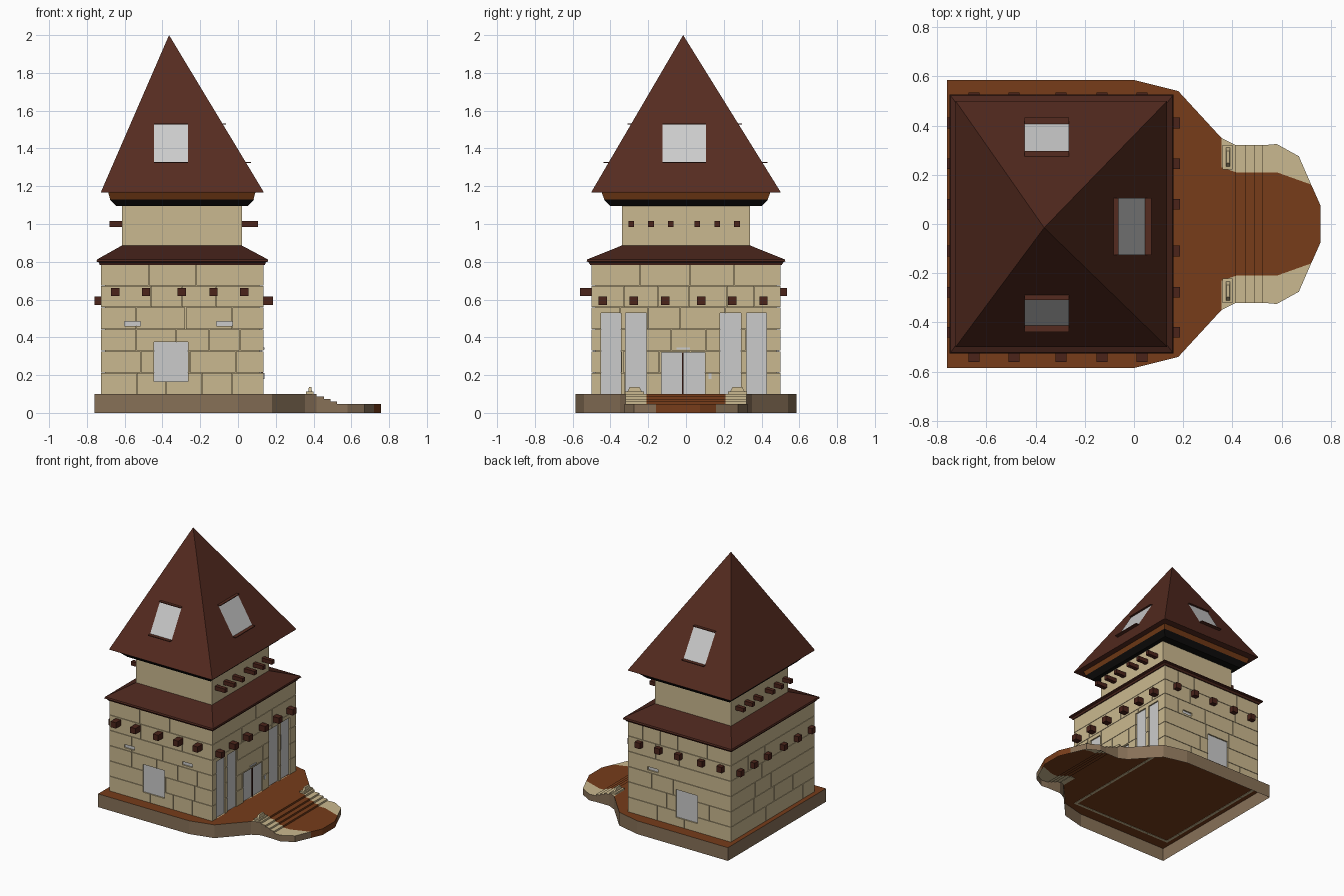
import bpy, bmesh, random

if "Cube" in bpy.data.objects:
    bpy.data.objects.remove(bpy.data.objects["Cube"])

random.seed(4)


def mat(name, r, g, b):
    m = bpy.data.materials.new(name)
    m.diffuse_color = [(c / 255) ** 2.2 for c in (r, g, b)] + [1]
    m.use_nodes = True
    m.node_tree.nodes["Principled BSDF"].inputs["Base Color"].default_value = m.diffuse_color
    return m


CREAM = mat("cream_stone", 201, 183, 142)
ROOF = mat("roof_brown", 86, 47, 37)
EAVE = mat("eave_brown", 76, 42, 34)
BEAM = mat("beam_brown", 76, 40, 32)
PAVE = mat("paving_brown", 118, 63, 32)
EARTH = mat("base_taupe", 134, 112, 88)
BLACK = mat("soffit_black", 24, 23, 22)
TRIM = mat("trim_orange", 112, 60, 28)


def finish(name, bm, *mats):
    bmesh.ops.remove_doubles(bm, verts=bm.verts, dist=1e-5)
    bmesh.ops.dissolve_degenerate(bm, edges=bm.edges, dist=1e-5)
    me = bpy.data.meshes.new(name)
    bm.to_mesh(me)
    bm.free()
    for m in mats:
        if m:
            me.materials.append(m)
    ob = bpy.data.objects.new(name, me)
    bpy.context.collection.objects.link(ob)
    return ob


def add_loft(bm, rings):
    """Closed stack of rectangles (x0, x1, y0, y1, z)."""
    loops = [[bm.verts.new(p) for p in ((a, c, z), (b, c, z), (b, d, z), (a, d, z))]
             for a, b, c, d, z in rings]
    bm.faces.new(loops[0][::-1])
    for lo, hi in zip(loops, loops[1:]):
        for i in range(4):
            j = (i + 1) % 4
            bm.faces.new((lo[i], lo[j], hi[j], hi[i]))
    bm.faces.new(loops[-1])


def loft(name, rings, m):
    bm = bmesh.new()
    add_loft(bm, rings)
    return finish(name, bm, m)


def boxes(name, items, m=None):
    bm = bmesh.new()
    for a, b, c, d, e, f in items:
        add_loft(bm, [(a, b, c, d, e), (a, b, c, d, f)])
    return finish(name, bm, m)


# Terrace with stairs: stations (x, half width, paved half width, z), open below
stations = [(-.76, .585, .585, .1), (0, .585, .585, .1), (.18, .54, .54, .1),
            (.355, .35, .35, .1), (.355, .35, .23, .1), (.415, .32, .21, .1)]
z = .1
for x, nz in ((.415, .086), (.455, .073), (.49, .06), (.525, .047)):
    stations += [(x, .32, .21, z), (x, .32, .21, nz)]
    z = nz
stations += [(.58, .325, .21, z), (.67, .275, .178, z), (.72, .16, .16, z), (.758, .075, .075, z)]
bm = bmesh.new()


def quad(pts, mi):
    uniq = list(dict.fromkeys(pts))
    if len(uniq) > 2:
        bm.faces.new([bm.verts.new(p) for p in uniq]).material_index = mi


for (x0, w0, v0, z0), (x1, w1, v1, z1) in zip(stations, stations[1:]):
    if x0 == x1 and z0 == z1:
        continue
    quad([(x0, -v0, z0), (x1, -v1, z1), (x1, v1, z1), (x0, v0, z0)], 0)
    for s in (-1, 1):
        if w0 > v0 or w1 > v1:
            quad([(x0, s * w0, z0), (x1, s * w1, z1), (x1, s * v1, z1), (x0, s * v0, z0)][::-s], 1)
        if x1 > x0:
            side = 0 if x0 >= .72 else 2
            quad([(x0, s * w0, 0), (x1, s * w1, 0), (x1, s * w1, z1), (x0, s * w0, z0)][::-s], side)
for (x, w, v, z), s, mi in ((stations[0], -1, 2), (stations[-1], 1, 0)):
    quad([(x, -w, 0), (x, w, 0), (x, w, z), (x, -w, z)][::s], mi)
finish("terrace_and_stairs", bm, PAVE, CREAM, EARTH)

# Stair posts
for s, n in ((-1, "front"), (1, "back")):
    c = s * .272
    loft("stair_post_" + n, [(.36, .4, c - .05, c + .05, .098), (.36, .4, c - .05, c + .05, .112),
                             (.373, .391, c - .038, c + .038, .113),
                             (.375, .389, c - .025, c + .025, .138)], CREAM)

# Stone block walls with window and door openings (u0, u1, z0, z1) per side
X0, X1, HY, D = -.725, .135, .5, .02
tall = [(a, b, .1, .53) for a, b in ((-.45, -.345), (-.32, -.21), (.18, .29), (.32, .425))]
window = (-.445, -.265, .165, .375)
slit = (-.115, -.03, .46, .485)
openings = {"front": [window, slit, (-.6, -.515, .46, .485)], "back": [window, slit],
            "right": tall + [(-.13, .1, .1, .32)], "left": []}


def place(side, r, near, far):
    """Box on a wall; near/far are depths measured inwards from the wall face."""
    a, b, e, f = r
    if side == "front":
        return (a, b, -HY + near, -HY + far, e, f)
    if side == "back":
        return (a, b, HY - far, HY - near, e, f)
    if side == "right":
        return (X1 - far, X1 - near, a, b, e, f)
    return (X0 + near, X0 + far, a, b, e, f)


def subtract(r, o):
    a, b, e, f = r
    p, q, s, t = max(a, o[0]), min(b, o[1]), max(e, o[2]), min(f, o[3])
    if p >= q or s >= t:
        return [r]
    parts = [(a, p, e, f), (q, b, e, f), (p, q, e, s), (p, q, t, f)]
    return [k for k in parts if k[1] - k[0] > 1e-4 and k[3] - k[2] > 1e-4]


loft("tower_core", [(X0 + D, X1 - D, -HY + D, HY - D, z) for z in (.101, .79)], CREAM)
for side, holes in openings.items():
    lo, hi = (X0 + D, X1 - D) if side in ("front", "back") else (-HY, HY)
    rects = []
    for row in range(6):
        zb = .098 + row * .1155
        u = lo
        while u < hi:
            nu = u + random.uniform(.14, .27)
            if hi - nu < .1:
                nu = hi
            rects.append((u, nu - (.003 if nu < hi else 0), zb, zb + .1125))
            u = nu
    for o in holes:
        rects = [k for r in rects for k in subtract(r, o)]
    boxes(side + "_stone_blocks", [place(side, r, 0, D) for r in rects], CREAM)
    if holes:
        boxes(side + "_panes", [place(side, o, .01, D + .002) for o in holes])

# Door details
boxes("door_mullion", [(.12, .133, -.02, -.012, .1, .32)], BEAM)
boxes("door_lamp", [(.13, .141, -.05, .02, .336, .346), (.13, .14, .118, .134, .18, .21)])

# Skirt roof and upper storey
loft("skirt_roof", [(-.732, .142, -.507, .507, .783), (-.737, .147, -.515, .515, .797),
                    (-.75, .16, -.527, .527, .802), (-.745, .157, -.522, .522, .813),
                    (-.615, .02, -.34, .34, .886)], EAVE)
loft("upper_storey", [(-.615, .02, -.34, .34, z) for z in (.88, 1.1)], CREAM)

# Projecting beam ends
lx = (-.65, -.487, -.297, -.13, .033)
ly = (-.44, -.277, -.11, .08, .245, .41)
uy = (-.29, -.185, -.08, .06, .165, .27)
h = .022
boxes("lower_beams_y", [b for x in lx for b in (
    (x - h, x + h, -.56, -.47, .64 - h, .64 + h), (x - h, x + h, .47, .535, .64 - h, .64 + h))], BEAM)
boxes("lower_beams_x", [b for y in ly for b in (
    (.1, .186, y - h, y + h, .594 - h, .594 + h), (-.76, -.69, y - h, y + h, .594 - h, .594 + h))], BEAM)
h = .015
boxes("upper_beams", [b for y in uy for b in (
    (0, .105, y - h, y + h, 1 - h, 1 + h), (-.68, -.6, y - h, y + h, 1 - h, 1 + h))], BEAM)

# Soffit, trim and spire roof
loft("soffit", [(-.645, .05, -.4, .4, 1.095), (-.68, .085, -.435, .435, 1.13)], BLACK)
loft("eave_trim", [(-.677, .082, -.432, .432, 1.129), (-.687, .092, -.447, .447, 1.168)], TRIM)
AX, AY = -.365, -.015
loft("spire_roof", [(-.725, .135, -.5, .5, 1.166), (-.725, .135, -.5, .5, 1.171),
                    (AX, AX, AY, AY, 2)], ROOF)

# Skylights: a pane on the slope with a thin ledge above and below
ZL, ZH = 1.325, 1.53


def slope(z, reach):
    return reach * (2 - z) / .829


for name, axis, reach, a, b in (("front", 1, -.485, -.445, -.265), ("back", 1, .515, -.445, -.265),
                                ("right", 0, .5, -.125, .105)):
    s = 1 if reach > 0 else -1
    bm = bmesh.new()
    base = AY if axis else AX
    lo, hi = (base + slope(z, reach) + s * .004 for z in (ZL, ZH))
    pts = [(a, lo, ZL), (b, lo, ZL), (b, hi, ZH), (a, hi, ZH)]
    if axis == 0:
        pts = [(y, x, z) for x, y, z in pts]
    f = bm.faces.new([bm.verts.new(p) for p in pts])
    f.normal_update()
    if f.normal.z < 0:
        f.normal_flip()
    finish(name + "_skylight", bm)
    ledges = []
    for z, out in ((ZL, .028), (ZH, .019)):
        d = base + slope(z, reach)
        n, m = sorted((d - s * .02, d + s * out))
        ledges.append((a, b, n, m, z - .003, z + .003) if axis else (n, m, a, b, z - .003, z + .003))
    boxes(name + "_skylight_ledges", ledges, ROOF)
